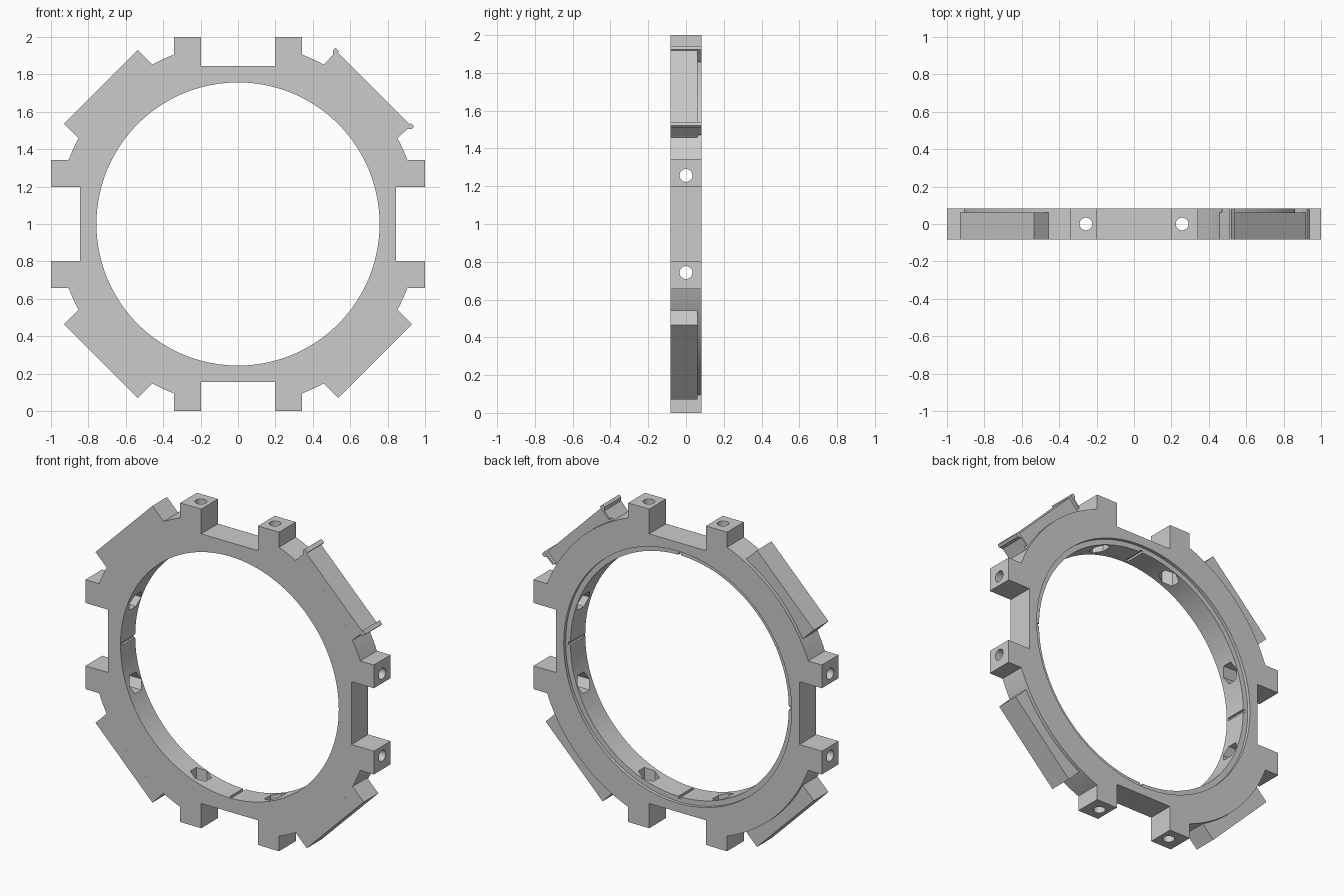
import bpy, bmesh
from math import sin, cos, pi, radians, asin, acos
from mathutils import Matrix, Vector

if "Cube" in bpy.data.objects:
    bpy.data.objects.remove(bpy.data.objects["Cube"])

CENTRE = Matrix.Translation((0, 0, 1))
Y0, Y1 = -0.083, 0.083
R_BODY, R_BORE = 0.968, 0.757


def finish(name, bm):
    bmesh.ops.recalc_face_normals(bm, faces=bm.faces[:])
    me = bpy.data.meshes.new(name)
    bm.to_mesh(me)
    bm.free()
    ob = bpy.data.objects.new(name, me)
    bpy.context.collection.objects.link(ob)
    return ob


def add_prism(bm, pts, y0, y1):
    """Extrude a front-view outline (x, z about the ring centre) along y."""
    face = bm.faces.new([bm.verts.new((x, y0, z + 1)) for x, z in pts])
    ext = bmesh.ops.extrude_face_region(bm, geom=[face])
    verts = [v for v in ext['geom'] if isinstance(v, bmesh.types.BMVert)]
    bmesh.ops.translate(bm, verts=verts, vec=(0, y1 - y0, 0))


def prism(name, pts, y0, y1):
    bm = bmesh.new()
    add_prism(bm, pts, y0, y1)
    return finish(name, bm)


def arc(r, a0, a1, n):
    return [(r * cos(a0 + (a1 - a0) * i / n), r * sin(a0 + (a1 - a0) * i / n))
            for i in range(n + 1)]


def turn(pts, a):
    return [(x * cos(a) - z * sin(a), x * sin(a) + z * cos(a)) for x, z in pts]


def circle(r, n=144):
    return arc(r, 0, 2 * pi, n)[:-1]


def smooth(ob):
    bpy.ops.object.select_all(action='DESELECT')
    ob.select_set(True)
    bpy.context.view_layer.objects.active = ob
    bpy.ops.object.shade_smooth_by_angle(angle=radians(20))


def radial(name, segs, r, lo, hi):
    """Eight radial cutters, one pair per side."""
    bm = bmesh.new()
    for k in range(4):
        for s in (-1, 1):
            m = CENTRE @ Matrix.Rotation(k * pi / 2, 4, 'Y') @ \
                Matrix.Translation((s * 0.257, 0, (lo + hi) / 2))
            bmesh.ops.create_cone(bm, cap_ends=True, segments=segs, radius1=r,
                                  radius2=r, depth=hi - lo, matrix=m)
    return finish(name, bm)


# Ring body outline: one quarter (pair of lugs, slot, arc) repeated four times
a = asin(0.343 / R_BODY)
quarter = [(1, -0.343), (1, -0.197), (0.845, -0.197), (0.845, 0.197),
           (1, 0.197), (1, 0.343)] + arc(R_BODY, a, pi / 2 - a, 24)
outline = [p for k in range(4) for p in turn(quarter, k * pi / 2)]
ring = prism("ring_body", outline, Y0, Y1)

# Cutters: bore, rear step, bolt holes, nut pockets, inner notches
cutters = [
    prism("bore_cutter", circle(R_BORE), -0.3, 0.3),
    prism("step_cutter", circle(0.79), Y1 - 0.02, 0.3),
    radial("hole_cutter", 32, 0.034, 0.72, 1.1),
    radial("nut_cutter", 6, 0.06, 0.6, 0.815),
]
bm = bmesh.new()
for k in range(4):
    box = [(0.7, -0.009), (0.77, -0.009), (0.77, 0.009), (0.7, 0.009)]
    add_prism(bm, turn(box, k * pi / 2), -0.07, 0.3)
cutters.append(finish("notch_cutter", bm))

bpy.context.view_layer.objects.active = ring
for c in cutters:
    mod = ring.modifiers.new(c.name, 'BOOLEAN')
    mod.operation = 'DIFFERENCE'
    mod.solver = 'EXACT'
    mod.object = c
    bpy.ops.object.modifier_apply(modifier=mod.name)
for c in cutters:
    bpy.data.objects.remove(c, do_unlink=True)
smooth(ring)

# Flat pads on the four diagonals; their inner edge follows the ring
names = ["upper_right_pad", "upper_left_pad", "lower_left_pad", "lower_right_pad"]
half = asin(0.279 / R_BODY)
for k, name in enumerate(names):
    n = 1.026 if k == 0 else 1.036
    pts = [(n, -0.279), (n, 0.279)] + arc(R_BODY, half, -half, 12)
    prism(name, turn(pts, pi / 4 + k * pi / 2), Y0, 0.062)

# Full-depth retaining ridges at both ends of the upper right pad
for s, name in ((1, "upper_ridge"), (-1, "lower_ridge")):
    pts = [(0.945, s * 0.279), (1.0, s * 0.281), (1.015, s * 0.298),
           (1.034, s * 0.298), (1.036, s * 0.272), (0.945, s * 0.268)]
    prism(name, turn(pts, pi / 4), Y0 , Y1)
